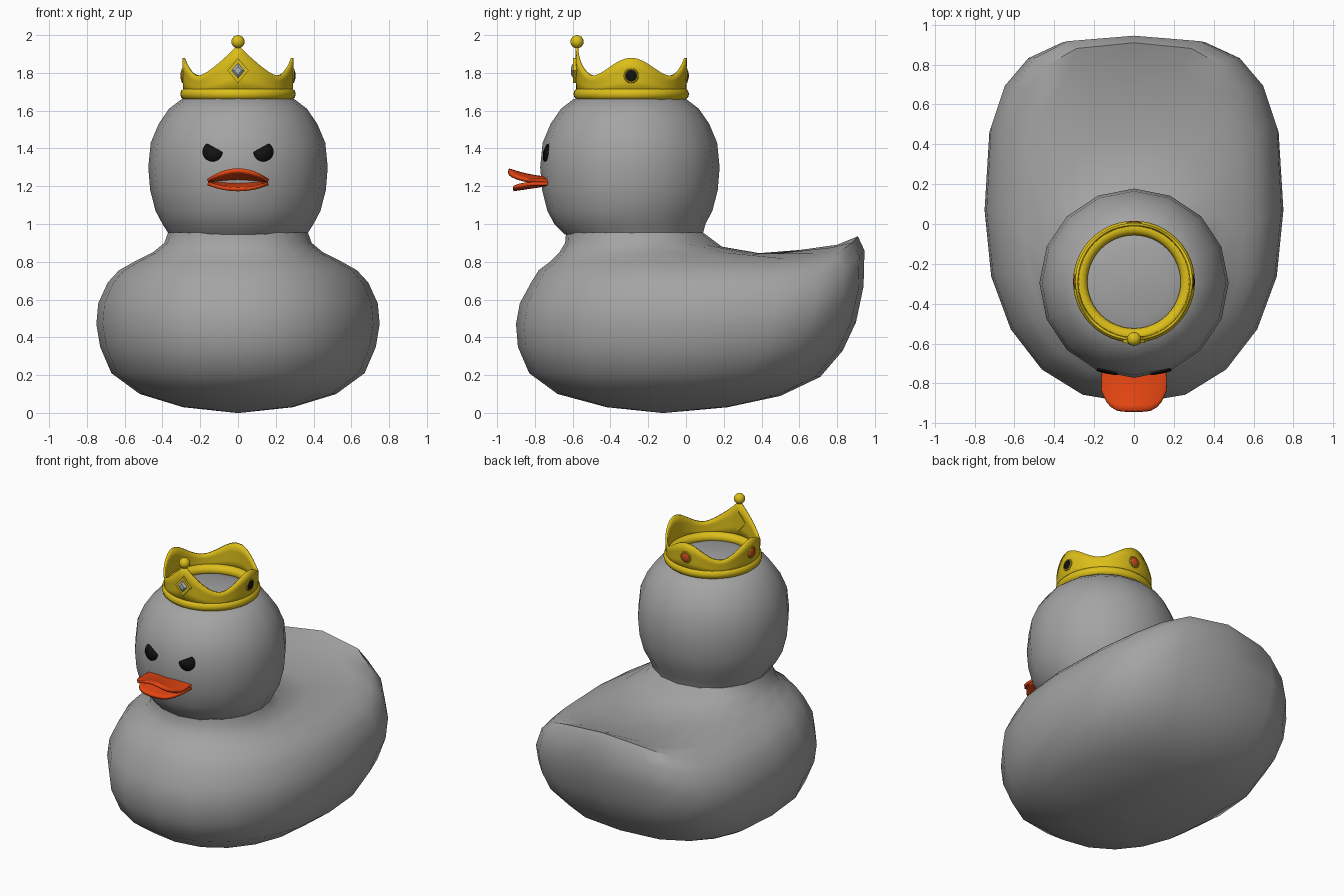
import bpy, bmesh, math
from mathutils import Vector

if "Cube" in bpy.data.objects:
    bpy.data.objects.remove(bpy.data.objects["Cube"])

def material(name, r, g, b):
    m = bpy.data.materials.new(name)
    m.diffuse_color = (r, g, b, 1)
    m.use_nodes = True
    m.node_tree.nodes["Principled BSDF"].inputs["Base Color"].default_value = m.diffuse_color
    return m

GREY = material("body_grey", 0.37, 0.37, 0.37)
GOLD = material("gold", 0.72, 0.52, 0.01)
ORANGE = material("bill_orange", 0.78, 0.06, 0.006)
BLACK = material("black", 0.006, 0.006, 0.006)
RED = material("gem_red", 0.6, 0.07, 0.015)
SILVER = material("gem_silver", 0.42, 0.47, 0.52)

def finish(ob, mat, angle=40):
    ob.data.materials.append(mat)
    bpy.ops.object.select_all(action='DESELECT')
    ob.select_set(True)
    bpy.context.view_layer.objects.active = ob
    bpy.ops.object.shade_smooth_by_angle(angle=math.radians(angle))
    return ob

def mesh_object(name, verts, faces, mat, angle=40):
    bm = bmesh.new()
    vs = [bm.verts.new(v) for v in verts]
    for f in faces:
        bm.faces.new([vs[i] for i in f])
    bmesh.ops.recalc_face_normals(bm, faces=bm.faces)
    me = bpy.data.meshes.new(name)
    bm.to_mesh(me)
    bm.free()
    ob = bpy.data.objects.new(name, me)
    bpy.context.collection.objects.link(ob)
    return finish(ob, mat, angle)

def loft(name, rings, mat, caps=True, loop=False, angle=40):
    """Skin a list of equal-length closed rings."""
    n, k = len(rings[0]), len(rings)
    faces = [(i * n + j, i * n + (j + 1) % n, (i + 1) % k * n + (j + 1) % n, (i + 1) % k * n + j)
             for i in range(k if loop else k - 1) for j in range(n)]
    if caps:
        faces += [tuple(range(n)), tuple(range((k - 1) * n, k * n))]
    return mesh_object(name, [v for r in rings for v in r], faces, mat, angle)

def circle(r, z, yc, n):
    return [(r * math.sin(2 * math.pi * j / n), yc - r * math.cos(2 * math.pi * j / n), z)
            for j in range(n)]

def solidify(ob, t, offset=0):
    m = ob.modifiers.new("thickness", 'SOLIDIFY')
    m.thickness, m.offset = t, offset

# Body: rings of half width, front y, back y, widest y, front z, tail z, back squareness
BODY = [(0.01, -0.13, -0.11, -0.12, 0.0, 0.0, 2),
        (0.29, -0.42, 0.22, -0.08, 0.03, 0.03, 2.2),
        (0.52, -0.68, 0.50, -0.02, 0.10, 0.09, 2.4),
        (0.67, -0.83, 0.71, 0.03, 0.21, 0.19, 2.7),
        (0.73, -0.89, 0.83, 0.06, 0.35, 0.33, 3),
        (0.75, -0.90, 0.90, 0.07, 0.47, 0.48, 3.1),
        (0.74, -0.88, 0.94, 0.07, 0.58, 0.67, 3.2),
        (0.69, -0.82, 0.945, 0.06, 0.69, 0.86, 3.2),
        (0.63, -0.78, 0.91, 0.03, 0.755, 0.935, 3),
        (0.55, -0.72, 0.80, -0.04, 0.80, 0.89, 2.7),
        (0.45, -0.67, 0.45, -0.18, 0.85, 0.835, 2.3),
        (0.39, -0.64, 0.19, -0.26, 0.90, 0.88, 2),
        (0.37, -0.635, 0.09, -0.27, 0.955, 0.955, 2)]

def body_ring(hw, yf, yb, yc, z, zb, nb, segs=20):
    pts = []
    for j in range(segs):
        a = 2 * math.pi * j / segs
        c, s = math.cos(a), math.sin(a)
        n = nb if s > 0 else 2.2
        u = math.copysign(abs(c) ** (2 / n), c)
        t = abs(s) ** (2 / n)
        lift = t ** 1.5 * (1 - abs(u) ** 2.5) if s > 0 else 0
        pts.append((hw * u, yc + (t * (yb - yc) if s > 0 else t * (yf - yc)), z + (zb - z) * lift))
    return pts

loft("body", [body_ring(*r) for r in BODY], GREY)

# Head: lathed profile (radius, z)
HEAD_Y = -0.297
HEAD = [(0.365, 0.945), (0.40, 1.0), (0.437, 1.07), (0.465, 1.18), (0.475, 1.30), (0.462, 1.43),
        (0.42, 1.53), (0.365, 1.61), (0.30, 1.66), (0.18, 1.69), (0.01, 1.70)]
loft("head", [circle(r, z, HEAD_Y + 0.02 * (i == 0), 16) for i, (r, z) in enumerate(HEAD)], GREY)

def head_front(x, z):
    """Surface y of the head facet next to the front centre line."""
    for (r0, z0), (r1, z1) in zip(HEAD, HEAD[1:]):
        if z0 <= z <= z1:
            return HEAD_Y - (r0 + (r1 - r0) * (z - z0) / (z1 - z0)) + 0.199 * abs(x)

# Eyes: discs cut by a slanting brow line
def eye(name, side):
    cx, cz, r, n = 0.135, 1.383, 0.052, 28
    pts = [(cx, cz - 0.01)]
    for j in range(n):
        a = 2 * math.pi * j / n
        x, z = cx + r * math.cos(a), cz + r * math.sin(a)
        z = min(z, 1.38 + (x - 0.08) * 0.55)
        pts.append((x, z))
    verts = [(side * x, head_front(x, z) - 0.005, z) for x, z in pts]
    ob = mesh_object(name, verts, [(0, 1 + j, 1 + (j + 1) % n) for j in range(n)], BLACK)
    solidify(ob, 0.009)

eye("right_eye", 1)
eye("left_eye", -1)

# Bill: two curved sheets with rounded front corners
def bill(name, length, height):
    nu, nv = 16, 8
    verts = []
    for i in range(nv + 1):
        for j in range(nu + 1):
            u, v = 2 * j / nu - 1, i / nv
            x = 0.16 * math.sin(u * math.pi / 2)
            y = -0.70 - length * v * (1 - 0.45 * abs(x / 0.16) ** 5)
            verts.append((x, y, height(x / 0.16, v)))
    w = nu + 1
    faces = [(i * w + j, i * w + j + 1, (i + 1) * w + j + 1, (i + 1) * w + j)
             for i in range(nv) for j in range(nu)]
    solidify(mesh_object(name, verts, faces, ORANGE), 0.02)

bill("upper_bill", 0.24, lambda u, v: 1.228 + (1 - u * u) * (0.012 + 0.045 * v ** 1.8))
bill("lower_bill", 0.215, lambda u, v: 1.215 - (1 - u * u) * 0.032 * v)

# Crown: rounded band, wavy wall, ball on the front point
CROWN_Y = -0.29
band = [(0.27 + 0.036 * math.cos(a), 1.688 + 0.034 * math.sin(a))
        for a in [2 * math.pi * k / 12 for k in range(12)]]
loft("crown_band", [circle(r, z, CROWN_Y, 48) for r, z in band], GOLD, caps=False, loop=True)

def wall_top(a):
    u = abs((a + math.pi / 4) % (math.pi / 2) - math.pi / 4) / (math.pi / 4)
    if math.cos(a) > 0.7071:
        return 1.785 + 0.165 * (1 - u) ** 1.5
    return 1.785 + 0.095 * (0.5 + 0.5 * math.cos(math.pi * u))

N = 64
rings = []
for f in (0, 0.35, 0.7, 1):
    base = circle(0.284 + 0.004 * f, 0, CROWN_Y, N)
    rings.append([(x, y, 1.69 + f * (wall_top(2 * math.pi * j / N) - 1.69))
                  for j, (x, y, _) in enumerate(base)])
solidify(loft("crown_wall", rings, GOLD, caps=False), 0.014)

bpy.ops.mesh.primitive_uv_sphere_add(segments=20, ring_count=12, radius=0.035,
                                     location=(0, -0.577, 1.965))
ball = bpy.context.object
ball.name = "crown_ball"
finish(ball, GOLD)

# Jewels, placed around the crown by turn angle (0 = front, 90 = +x)
def place(name, deg, radius, z, mat, scale=(1, 1, 1)):
    a = math.radians(deg)
    ob = bpy.context.object
    ob.name = name
    ob.location = (radius * math.sin(a), CROWN_Y - radius * math.cos(a), z)
    ob.rotation_euler = (math.pi / 2, 0, a)
    ob.scale = scale
    finish(ob, mat)

bpy.ops.mesh.primitive_cylinder_add(vertices=4, radius=0.066, depth=0.035)
place("diamond_setting", 0, 0.29, 1.812, GOLD, (0.85, 1, 1))
bpy.ops.mesh.primitive_cone_add(vertices=4, radius1=0.042, radius2=0.022, depth=0.012)
place("diamond_gem", 0, 0.312, 1.812, SILVER, (0.85, 1, 1))

for name, deg, mat in (("right", 90, BLACK), ("back", 180, RED), ("left", 270, RED)):
    bpy.ops.mesh.primitive_torus_add(major_radius=0.034, minor_radius=0.006,
                                     major_segments=24, minor_segments=8)
    place(name + "_gem_rim", deg, 0.293, 1.785, GOLD)
    bpy.ops.mesh.primitive_uv_sphere_add(segments=20, ring_count=10, radius=0.033)
    place(name + "_gem", deg, 0.292, 1.785, mat, (1, 1, 0.4))
